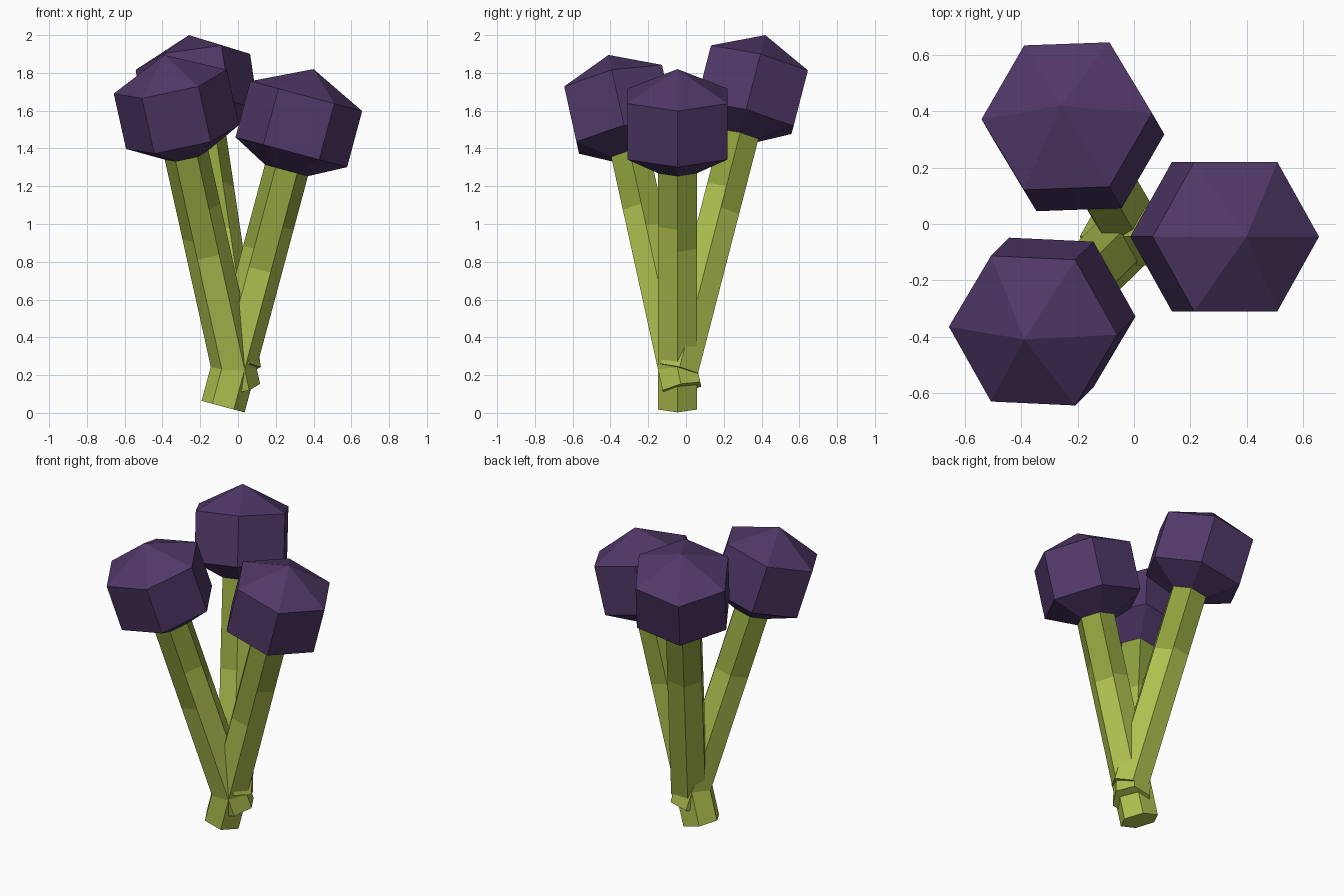
import bpy
import math
from mathutils import Vector, Matrix

if "Cube" in bpy.data.objects:
    bpy.data.objects.remove(bpy.data.objects["Cube"])

SIDES = 6
STALK_R, HEAD_R = 0.118, 0.306
STALK_LEN = 1.295
# height on each stalk side where the pale green gives way to the deeper green
TONE_CHANGE = [0.88, 0.90, 0.90, 0.85, 0.75, 1.0]


def material(name, rgb):
    m = bpy.data.materials.new(name)
    m.diffuse_color = (*rgb, 1)
    m.use_nodes = True
    m.node_tree.nodes["Principled BSDF"].inputs["Base Color"].default_value = m.diffuse_color
    return m


PALE = material("pale_green", (0.43, 0.53, 0.08))
DEEP = material("deep_green", (0.28, 0.36, 0.048))
PURPLE = material("dark_purple", (0.08, 0.04, 0.138))


def ring_point(i, radius, z):
    a = math.tau * i / SIDES
    return (radius * math.cos(a), radius * math.sin(a), z)


def add_object(name, verts, faces, mats, indices, matrix):
    mesh = bpy.data.meshes.new(name)
    mesh.from_pydata(verts, [], faces)
    for m in mats:
        mesh.materials.append(m)
    for poly, idx in zip(mesh.polygons, indices):
        poly.material_index = idx
    mesh.update()
    obj = bpy.data.objects.new(name, mesh)
    obj.matrix_world = matrix
    bpy.context.collection.objects.link(obj)


def stalk(name, matrix):
    """Six-sided stem, each side split into two green tones."""
    verts, faces, tones = [], [], []
    for i, cut in enumerate(TONE_CHANGE):
        for z0, z1, tone in ((0, cut, 0), (cut, STALK_LEN, 1)):
            n = len(verts)
            verts += [ring_point(i, STALK_R, z0), ring_point(i + 1, STALK_R, z0),
                      ring_point(i + 1, STALK_R, z1), ring_point(i, STALK_R, z1)]
            faces.append((n, n + 1, n + 2, n + 3))
            tones.append(tone)
    # bottom cap
    n = len(verts)
    verts += [ring_point(i, STALK_R, 0) for i in range(SIDES)]
    faces.append(tuple(reversed(range(n, n + SIDES))))
    tones.append(0)
    add_object(name, verts, faces, [PALE, DEEP], tones, matrix)


def head(name, matrix):
    """Six-sided bud: tapered underside, straight wall, pointed top."""
    profile = [(STALK_R, 0), (HEAD_R, 0.10), (HEAD_R, 0.407)]
    verts = [ring_point(i, r, STALK_LEN + z) for r, z in profile for i in range(SIDES)]
    verts.append((0, 0, STALK_LEN + 0.555))
    faces = [tuple(reversed(range(SIDES)))]
    for i in range(SIDES):
        j = (i + 1) % SIDES
        for k in (0, SIDES):
            faces.append((k + i, k + j, k + SIDES + j, k + SIDES + i))
        faces.append((2 * SIDES + i, 2 * SIDES + j, 3 * SIDES))
    add_object(name, verts, faces, [PURPLE], [0] * len(faces), matrix)


# each stem: tip position and leaning direction
stems = {
    "right": ((0.40, -0.045, 1.82), (0.268, 0, 1)),
    "back": ((-0.26, 0.42, 2.0), (-0.149, 0.258, 1)),
    "front": ((-0.39, -0.41, 1.895), (-0.222, -0.22, 1)),
}
for side, (tip, lean) in stems.items():
    axis = Vector(lean).normalized()
    y = axis.cross(Vector((1, 0, 0))).normalized()
    x = y.cross(axis)
    rot = Matrix((x, y, axis)).transposed().to_4x4()
    base = Vector(tip) - axis * (STALK_LEN + 0.555)
    matrix = Matrix.Translation(base) @ rot
    stalk(side + "_stalk", matrix)
    head(side + "_bud", matrix)
